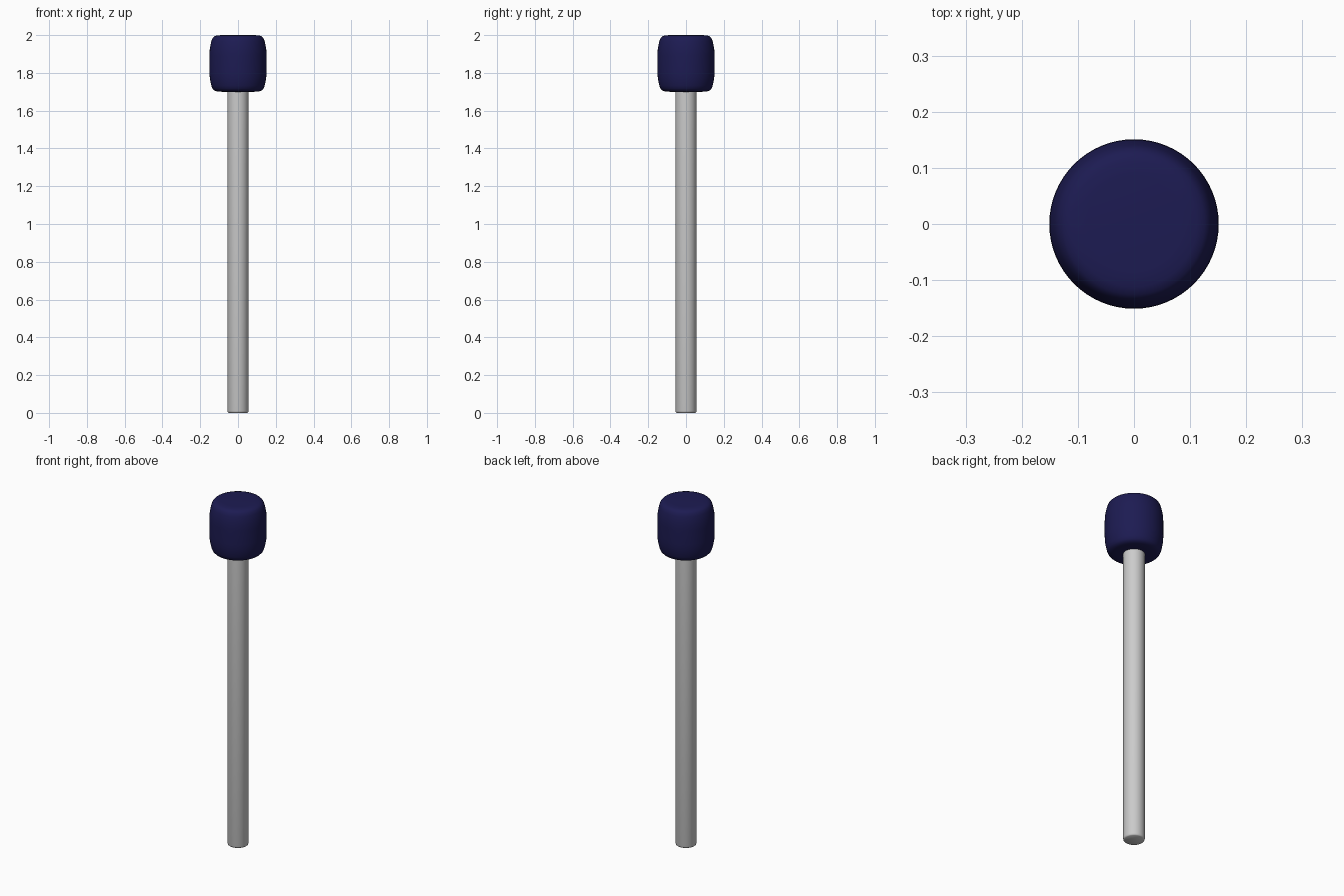
import bpy, bmesh, math

if "Cube" in bpy.data.objects:
    bpy.data.objects.remove(bpy.data.objects["Cube"])


def lathe(name, profile, sides, angle):
    """Revolve a (radius, z) profile around z into a closed smooth solid."""
    bm = bmesh.new()
    verts = [bm.verts.new((r, 0, z)) for r, z in profile]
    edges = [bm.edges.new(pair) for pair in zip(verts, verts[1:])]
    bmesh.ops.spin(bm, geom=verts + edges, cent=(0, 0, 0), axis=(0, 0, 1),
                   angle=math.tau, steps=sides, use_duplicate=False)
    bmesh.ops.remove_doubles(bm, verts=bm.verts, dist=1e-5)
    bmesh.ops.recalc_face_normals(bm, faces=bm.faces)
    mesh = bpy.data.meshes.new(name)
    bm.to_mesh(mesh)
    bm.free()
    obj = bpy.data.objects.new(name, mesh)
    bpy.context.collection.objects.link(obj)
    bpy.context.view_layer.objects.active = obj
    obj.select_set(True)
    bpy.ops.object.shade_smooth_by_angle(angle=math.radians(angle))
    obj.select_set(False)
    return obj


# Slim shaft with a slightly eased bottom edge, seated in the head
lathe("shaft", [(0, 0), (0.050, 0), (0.054, 0.003), (0.056, 0.010),
                (0.056, 1.72), (0, 1.72)], 48, 50)

# Padded head: upper half profile mirrored about its mid height
mid = 1.85
half = [(0.151, 0.04), (0.150, 0.07), (0.146, 0.095), (0.141, 0.118),
        (0.135, 0.134), (0.126, 0.143), (0.112, 0.148), (0.085, 0.150),
        (0, 0.150)]
profile = [(r, mid - h) for r, h in reversed(half)] + [(r, mid + h) for r, h in half]
head = lathe("mallet_head", profile, 64, 60)

navy = bpy.data.materials.new("navy")
navy.diffuse_color = (0.012, 0.011, 0.085, 1)
navy.use_nodes = True
navy.node_tree.nodes["Principled BSDF"].inputs["Base Color"].default_value = navy.diffuse_color
head.data.materials.append(navy)
